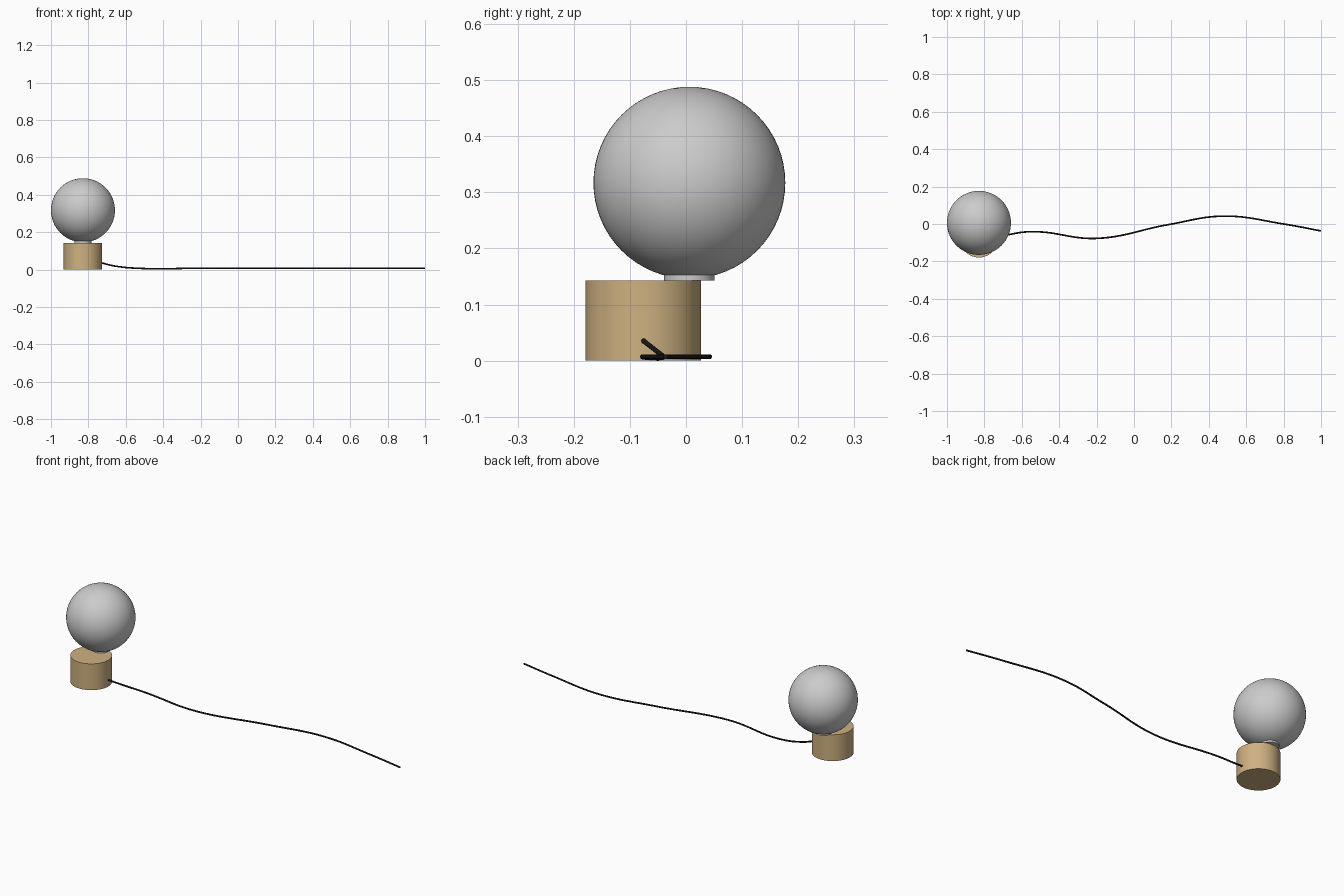
import bpy, math

if "Cube" in bpy.data.objects:
    bpy.data.objects.remove(bpy.data.objects["Cube"])


def material(name, rgb):
    m = bpy.data.materials.new(name)
    m.diffuse_color = (*rgb, 1)
    m.use_nodes = True
    m.node_tree.nodes["Principled BSDF"].inputs["Base Color"].default_value = m.diffuse_color
    return m


wood = material("wood", (0.62, 0.44, 0.22))
black = material("black_rubber", (0.01, 0.01, 0.01))
X = -0.829


def cylinder(name, radius, y, z0, z1, mat=None):
    bpy.ops.mesh.primitive_cylinder_add(vertices=64, radius=radius, depth=z1 - z0,
                                        location=(X, y, (z0 + z1) / 2))
    ob = bpy.context.object
    ob.name = name
    if mat:
        ob.data.materials.append(mat)
    bpy.ops.object.shade_smooth_by_angle(angle=math.radians(30))
    return ob


# Wooden base, offset towards the front
cylinder("base", 0.103, -0.076, 0, 0.143, wood)

# Short collar between base and globe
cylinder("collar", 0.045, 0.006, 0.143, 0.153)

# Glass globe
bpy.ops.mesh.primitive_uv_sphere_add(segments=64, ring_count=32, radius=0.171,
                                     location=(X, 0.006, 0.317))
globe = bpy.context.object
globe.name = "globe"
bpy.ops.object.shade_smooth()

# Power cord, dropping from the base and winding along the ground
path = [(-0.735, -0.078, 0.037), (-0.66, -0.055, 0.019), (-0.54, -0.041, 0.007),
        (-0.20, -0.077, 0.007), (0.18, -0.004, 0.007), (0.48, 0.042, 0.007),
        (0.80, 0.000, 0.007), (1.00, -0.037, 0.007)]
curve = bpy.data.curves.new("cord", 'CURVE')
curve.dimensions = '3D'
curve.bevel_depth = 0.0045
curve.bevel_resolution = 3
curve.resolution_u = 12
curve.use_fill_caps = True
spline = curve.splines.new('BEZIER')
spline.bezier_points.add(len(path) - 1)
for p, co in zip(spline.bezier_points, path):
    p.co = co
    p.handle_left_type = p.handle_right_type = 'AUTO'
curve.materials.append(black)
cord = bpy.data.objects.new("cord", curve)
bpy.context.collection.objects.link(cord)
